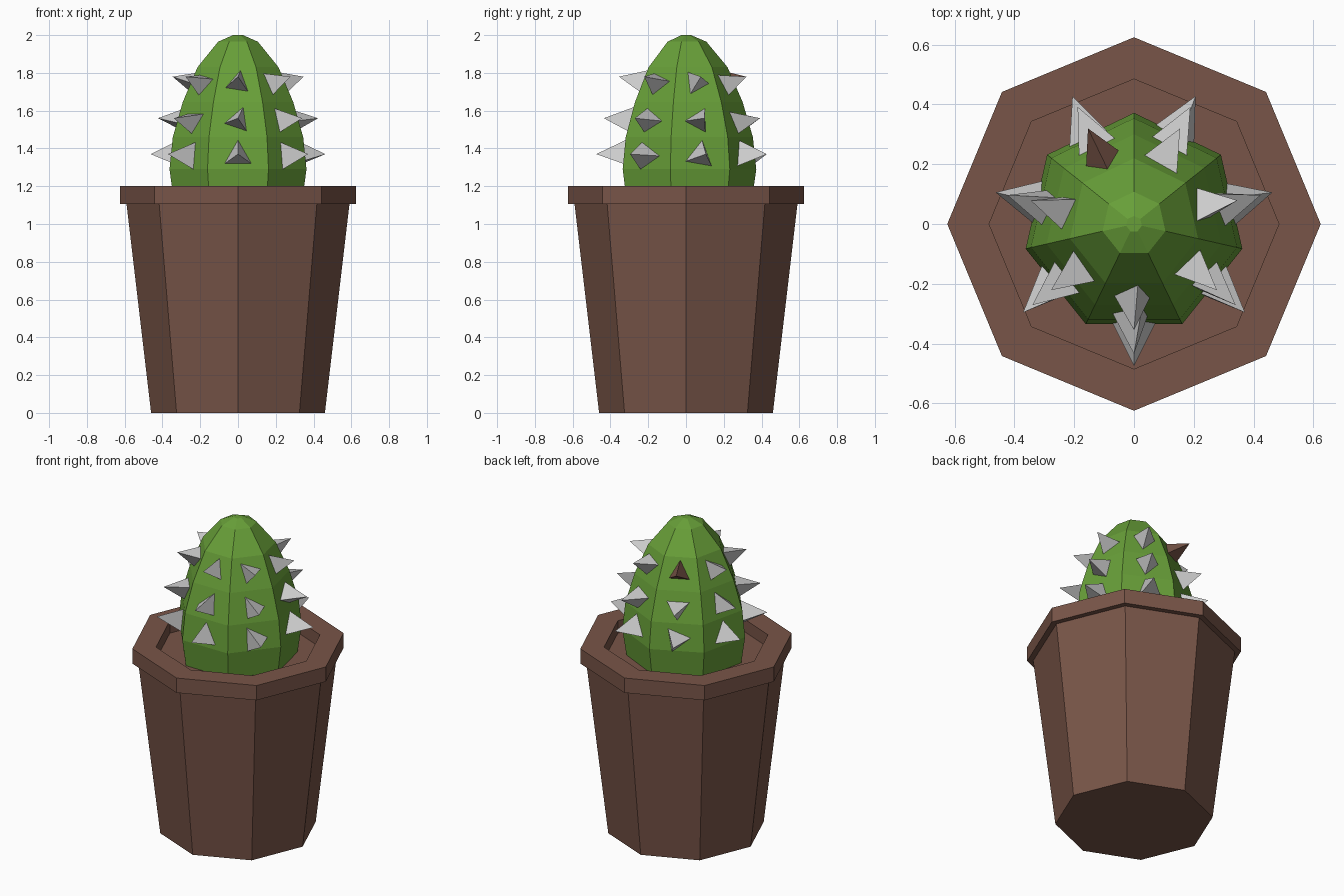
import bpy
import bmesh
from math import sin, cos, pi, radians
from mathutils import Vector

if "Cube" in bpy.data.objects:
    bpy.data.objects.remove(bpy.data.objects["Cube"])


def material(name, rgb):
    m = bpy.data.materials.new(name)
    m.diffuse_color = (*rgb, 1)
    m.use_nodes = True
    m.node_tree.nodes["Principled BSDF"].inputs["Base Color"].default_value = m.diffuse_color
    return m


def finish(name, bm, mat=None):
    bmesh.ops.recalc_face_normals(bm, faces=bm.faces[:])
    me = bpy.data.meshes.new(name)
    bm.to_mesh(me)
    bm.free()
    ob = bpy.data.objects.new(name, me)
    bpy.context.collection.objects.link(ob)
    if mat:
        me.materials.append(mat)
    return ob


def lathe(name, profile, sides, mat):
    """Flat-sided revolved profile of (radius, z), capped at both ends."""
    bm = bmesh.new()
    rings = []
    for r, z in profile:
        rings.append([bm.verts.new((r * cos(pi / 2 + 2 * pi * i / sides),
                                    r * sin(pi / 2 + 2 * pi * i / sides), z))
                      for i in range(sides)])
    for a, b in zip(rings, rings[1:]):
        for i in range(sides):
            j = (i + 1) % sides
            bm.faces.new((a[i], a[j], b[j], b[i]))
    bm.faces.new(rings[0])
    bm.faces.new(rings[-1])
    return finish(name, bm, mat)


def add_spike(bm, base, tip, size, roll):
    """Three-sided pyramid; roll turns the base around its axis."""
    n = (tip - base).normalized()
    right = Vector((0, 0, 1)).cross(n).normalized()
    up = n.cross(right)
    root = base - n * 0.02
    ring = []
    for k in range(3):
        a = radians(roll + 120 * k)
        ring.append(bm.verts.new(root + (up * cos(a) - right * sin(a)) * size))
    peak = bm.verts.new(tip)
    bm.faces.new(ring)
    for k in range(3):
        bm.faces.new((ring[k], ring[(k + 1) % 3], peak))


brown = material("terracotta", (0.19, 0.091, 0.065))
green = material("cactus_green", (0.138, 0.347, 0.04))

# Pot with overhanging rim and recessed soil
lathe("pot", [(0.46, 0), (0.59, 1.105), (0.625, 1.105), (0.625, 1.2),
              (0.485, 1.2), (0.485, 1.12)], 8, brown)

# Seven-sided cactus body
lathe("cactus_body", [(0.345, 1.1), (0.372, 1.29), (0.354, 1.46), (0.3, 1.645),
                      (0.22, 1.83), (0.108, 1.965), (0.027, 2.0)], 7, green)

# Spikes: three rows, one per face; rows are base radius/z, tip radius/z, size
rows = [
    (0.327, 1.36, 0.475, 1.37, 0.095, (0, 30, -10, 10, 40, 0, -30)),
    (0.295, 1.545, 0.435, 1.56, 0.085, (-20, 30, -30, 50, 60, 20, 60)),
    (0.235, 1.745, 0.355, 1.78, 0.08, (-10, 40, 30, 50, 0, 30, 50)),
]
spikes = bmesh.new()
odd_spike = bmesh.new()
for row, (br, bz, tr, tz, size, rolls) in enumerate(rows):
    for k, roll in enumerate(rolls):
        a = -pi / 2 + 2 * pi * k / 7
        base = Vector((br * cos(a), br * sin(a), bz))
        tip = Vector((tr * cos(a), tr * sin(a), tz))
        add_spike(odd_spike if (row, k) == (2, 4) else spikes, base, tip, size, roll)
finish("spikes", spikes)
finish("brown_spike", odd_spike, brown)
